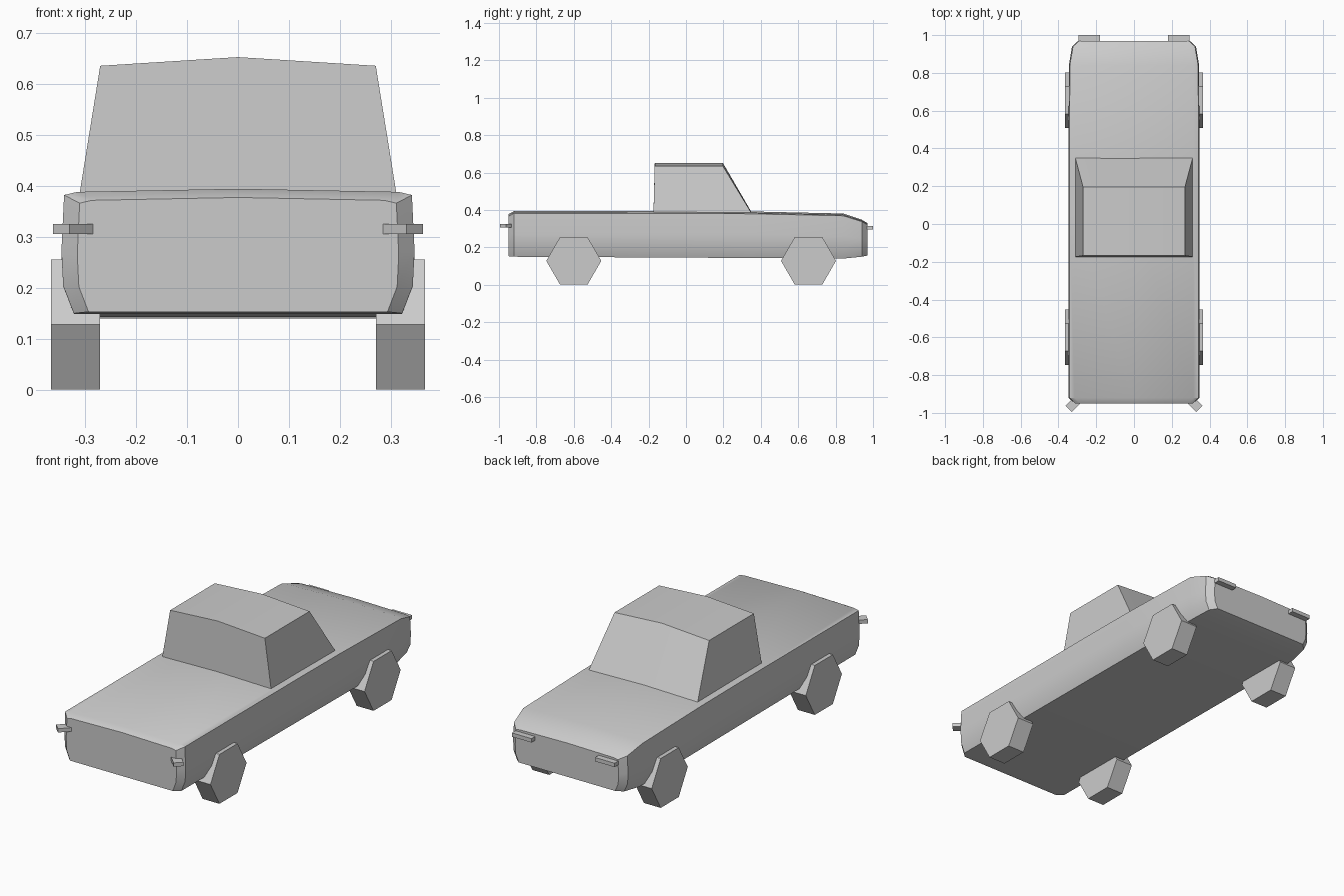
import bpy, bmesh, math
from mathutils import Matrix

if "Cube" in bpy.data.objects:
    bpy.data.objects.remove(bpy.data.objects["Cube"])


def finish(name, bm, smooth=False):
    bmesh.ops.recalc_face_normals(bm, faces=bm.faces)
    mesh = bpy.data.meshes.new(name)
    bm.to_mesh(mesh)
    bm.free()
    ob = bpy.data.objects.new(name, mesh)
    bpy.context.collection.objects.link(ob)
    if smooth:
        bpy.ops.object.select_all(action='DESELECT')
        ob.select_set(True)
        bpy.context.view_layer.objects.active = ob
        bpy.ops.object.shade_smooth_by_angle(angle=math.radians(30))
    return ob


def loft(name, rings, smooth=False):
    """Skin closed rings of points and cap both ends."""
    bm = bmesh.new()
    loops = [[bm.verts.new(p) for p in ring] for ring in rings]
    n = len(loops[0])
    for a, b in zip(loops, loops[1:]):
        for i in range(n):
            j = (i + 1) % n
            bm.faces.new((a[i], a[j], b[j], b[i]))
    bm.faces.new(loops[0])
    bm.faces.new(loops[-1])
    return finish(name, bm, smooth)


def box(name, size, loc, turn=0):
    bm = bmesh.new()
    m = Matrix.Translation(loc) @ Matrix.Rotation(turn, 4, 'Z') @ Matrix.Diagonal((*size, 1))
    bmesh.ops.create_cube(bm, size=1, matrix=m)
    return finish(name, bm)


# Body: half cross-section (width, height fractions) lofted along y
half = [(0.93, 0), (0.99, 0.22), (1, 0.5), (0.985, 0.95), (0.91, 0.975), (0, 1)]
section = half + [(-u, t) for u, t in reversed(half[:-1])]
# y, half width, bottom z, top z
stations = [(-0.95, 0.315, 0.153, 0.377), (-0.92, 0.346, 0.150, 0.394),
            (0.05, 0.346, 0.145, 0.394), (0.35, 0.346, 0.143, 0.392),
            (0.84, 0.345, 0.140, 0.381), (0.94, 0.328, 0.150, 0.348),
            (0.97, 0.295, 0.156, 0.330)]
loft("body", [[(u * w, y, lo + t * (hi - lo)) for u, t in section]
              for y, w, lo, hi in stations], smooth=True)

# Cab with a slanted windscreen and slightly peaked roof
cab = []
for w, back, front, edge, peak in [(0.312, -0.174, 0.355, 0.375, 0.38),
                                   (0.27, -0.167, 0.197, 0.635, 0.652)]:
    cab.append([(-w, back, edge), (0, back, peak), (w, back, edge),
                (w, front, edge), (0, front, peak), (-w, front, edge)])
bm = bmesh.new()
low, top = [[bm.verts.new(p) for p in ring] for ring in cab]
for i in range(6):
    j = (i + 1) % 6
    bm.faces.new((low[i], low[j], top[j], top[i]))
for r in (low, top):
    bm.faces.new((r[0], r[1], r[4], r[5]))
    bm.faces.new((r[1], r[2], r[3], r[4]))
finish("cab", bm, smooth=True)

for side, s in (("left", -1), ("right", 1)):
    # Six-sided wheels
    for end, y in (("rear", -0.6), ("front", 0.655)):
        hexagon = [(y + 0.147 * math.cos(k * math.pi / 3),
                    0.128 + 0.147 * math.sin(k * math.pi / 3)) for k in range(6)]
        loft(f"{end}_wheel_{side}", [[(s * x, py, pz) for py, pz in hexagon]
                                     for x in (0.27, 0.366)])
    # Straight lamps at +y, angled corner lamps at -y
    box(f"headlamp_{side}", (0.112, 0.07, 0.02), (s * 0.237, 0.965, 0.305))
    box(f"tail_lamp_{side}", (0.10, 0.046, 0.02), (s * 0.311, -0.944, 0.315),
        -s * math.radians(45))
